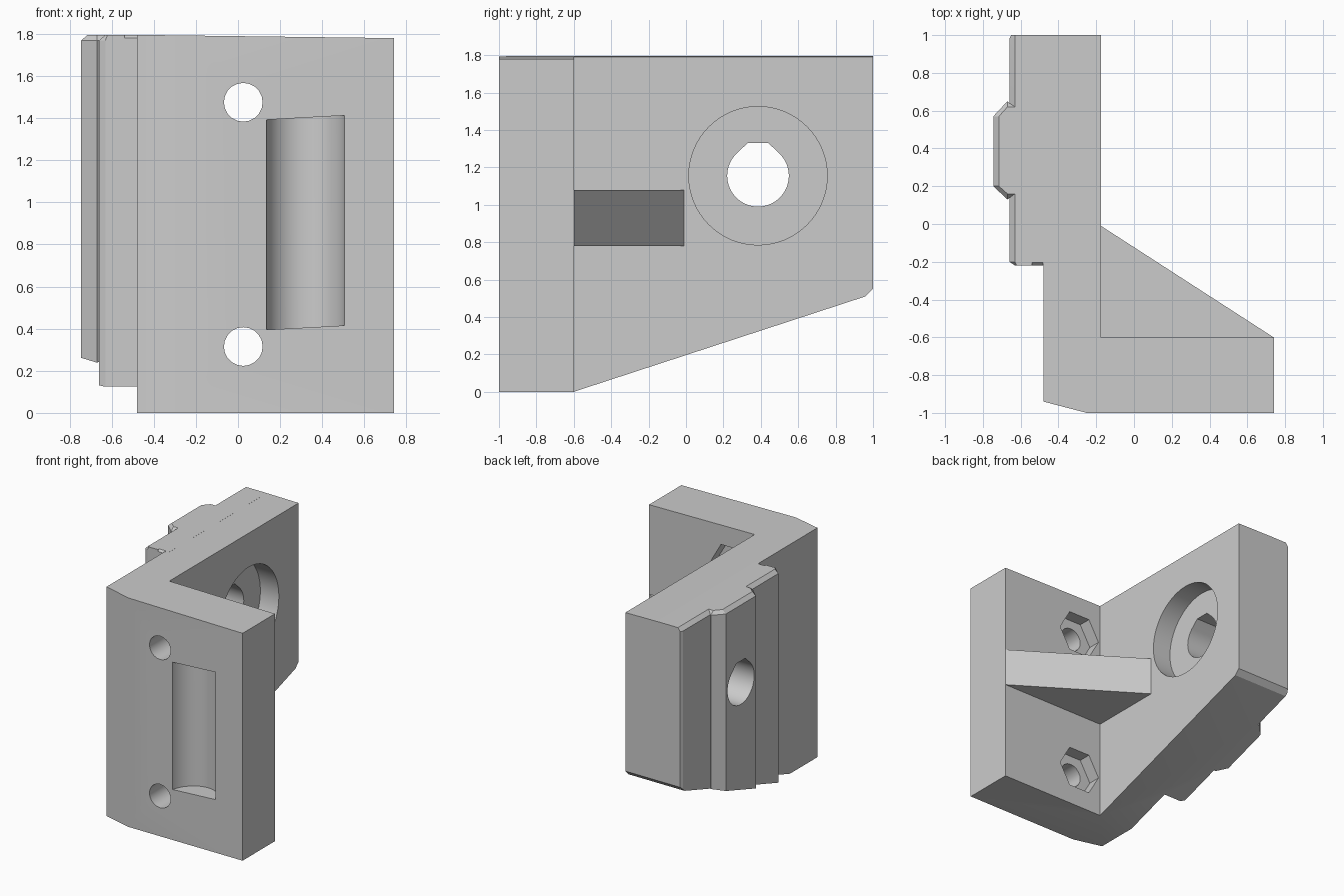
import bpy, bmesh, math

if "Cube" in bpy.data.objects:
    bpy.data.objects.remove(bpy.data.objects["Cube"], do_unlink=True)

grey = bpy.data.materials.new("plain grey")
grey.use_nodes = True
colour = (0.6, 0.6, 0.6, 1)
grey.diffuse_color = colour
grey.node_tree.nodes["Principled BSDF"].inputs["Base Color"].default_value = colour

PLACE = {"x": lambda a, b, c: (c, a, b),
         "y": lambda a, b, c: (a, c, b),
         "z": lambda a, b, c: (a, b, c)}


def prism(name, profile, axis, low, high, end_profile=None):
    """Extrude a closed profile along an axis, optionally tapering to a second one."""
    place = PLACE[axis]
    bm = bmesh.new()
    start = [bm.verts.new(place(a, b, low)) for a, b in profile]
    end = [bm.verts.new(place(a, b, high)) for a, b in end_profile or profile]
    bm.faces.new(start)
    bm.faces.new(end)
    for i in range(len(start)):
        j = (i + 1) % len(start)
        bm.faces.new((start[i], start[j], end[j], end[i]))
    bmesh.ops.recalc_face_normals(bm, faces=bm.faces)
    mesh = bpy.data.meshes.new(name)
    bm.to_mesh(mesh)
    bm.free()
    mesh.materials.append(grey)
    obj = bpy.data.objects.new(name, mesh)
    bpy.context.collection.objects.link(obj)
    return obj


def circle(cx, cy, r, sides=40):
    steps = [2 * math.pi * i / sides for i in range(sides)]
    return [(cx + r * math.cos(t), cy + r * math.sin(t)) for t in steps]


def combine(target, tool, operation):
    mod = target.modifiers.new(operation, "BOOLEAN")
    mod.operation, mod.solver, mod.object = operation, "EXACT", tool
    bpy.ops.object.select_all(action="DESELECT")
    bpy.context.view_layer.objects.active = target
    target.select_set(True)
    bpy.ops.object.modifier_apply(modifier=mod.name)
    bpy.data.objects.remove(tool, do_unlink=True)


def cut(target, *args):
    combine(target, prism("cutter", *args), "DIFFERENCE")


TOP = 1.795
WALL = -0.175

# L-shaped body, its top falling slightly to the left
bracket = prism("bracket", [(-0.48, 1), (-0.48, -0.94), (-0.25, -1), (0.74, -1),
                            (0.74, -0.6), (WALL, -0.6), (WALL, 1)], "z", 0, TOP)
for v in bracket.data.vertices:
    if v.co.z > 1:
        v.co.z -= 0.0125 * (v.co.x + 0.48)

# Stepped mounting rail with a chamfered top edge
outer = [(-0.45, 1), (-0.65, 1), (-0.66, 0.98), (-0.66, 0.64), (-0.67, 0.65),
         (-0.745, 0.57), (-0.745, 0.2), (-0.67, 0.13), (-0.66, 0.14),
         (-0.66, -0.2), (-0.63, -0.22), (-0.45, -0.22)]
inner = [(-0.45, 1), (-0.63, 1), (-0.63, 0.98), (-0.63, 0.62), (-0.67, 0.62),
         (-0.715, 0.57), (-0.715, 0.2), (-0.67, 0.16), (-0.63, 0.16),
         (-0.63, -0.2), (-0.62, -0.22), (-0.45, -0.22)]
rail = prism("rail", outer, "z", 0, 1.768)
rail_top = prism("rail_top", outer, "z", 1.768, TOP, inner)
combine(rail, rail_top, "UNION")
combine(bracket, rail, "UNION")

# Small bevel beside the rail
cut(bracket, [(-0.23, TOP - 0.025), (-0.2, TOP + 0.005), (-0.23, TOP + 0.005)],
    "x", -0.54, -0.4805)

# Sloped underside of the wall
cut(bracket, [(-0.6, 0), (0.96, 0.51), (1, 0.55), (1.1, 0.55), (1.1, -0.1), (-0.6, -0.1)],
    "x", -1, 0)

# Counterbore and teardrop bolt hole through the wall
HY, HZ = 0.385, 1.155
cut(bracket, circle(HY, HZ, 0.37, 64), "x", WALL - 0.16, 0)
arc = [math.radians(135 + 270 * i / 30) for i in range(31)]
teardrop = [(HY + 0.165 * math.cos(t), HZ + 0.165 * math.sin(t)) for t in arc]
teardrop += [(HY + 0.055, HZ + 0.175), (HY - 0.055, HZ + 0.175)]
cut(bracket, teardrop, "x", -1, 0)

# Screw holes in the front plate with hexagonal nut pockets behind
for z in (0.315, 1.475):
    cut(bracket, circle(0.025, z, 0.092, 20), "y", -1.1, -0.5)
    cut(bracket, circle(0.025, z, 0.185, 6), "y", -0.7, -0.5)

# Rounded trough in the front face, ends slightly tilted
trough = prism("trough", circle(0.32, -1.04, 0.19, 48), "z", 0.405, 1.402)
for v in trough.data.vertices:
    v.co.z += 0.055 * (v.co.x - 0.32)
combine(bracket, trough, "DIFFERENCE")

# Triangular brace in the inside corner
brace = prism("brace", [(-0.2, -0.01), (WALL, -0.01), (0.739, -0.6), (0.739, -0.62),
                        (-0.2, -0.62)], "z", 0.78, 1.08)

bpy.ops.object.select_all(action="DESELECT")
bracket.select_set(True)
bpy.context.view_layer.objects.active = bracket
bpy.ops.object.shade_smooth_by_angle(angle=math.radians(25))
